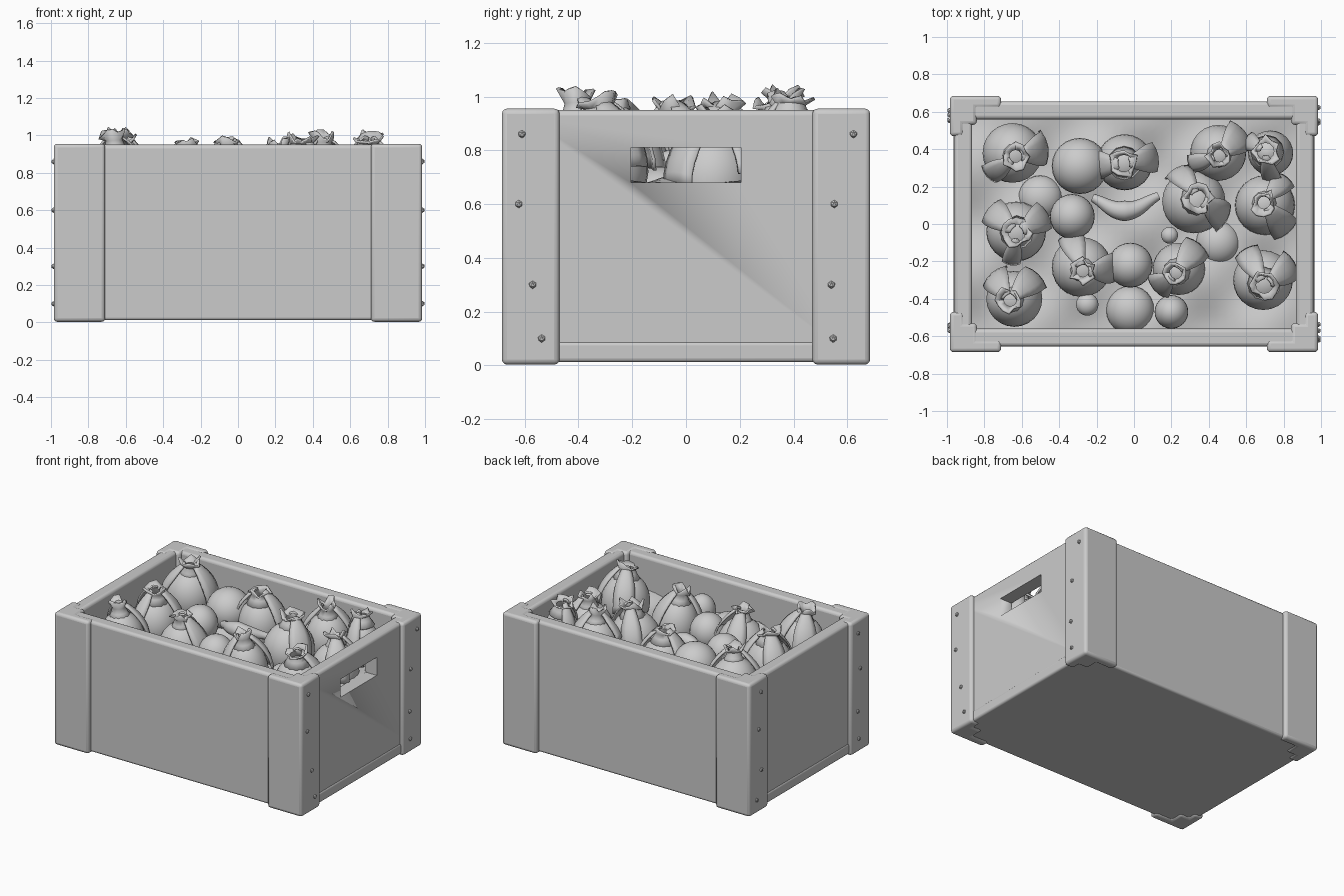
import bpy, bmesh, math, random
from mathutils import Vector, Matrix

if "Cube" in bpy.data.objects:
    bpy.data.objects.remove(bpy.data.objects["Cube"])

random.seed(4)


def finish(name, bm, bevel=0, angle=40, solid=0):
    bmesh.ops.recalc_face_normals(bm, faces=bm.faces[:])
    me = bpy.data.meshes.new(name)
    bm.to_mesh(me)
    bm.free()
    ob = bpy.data.objects.new(name, me)
    bpy.context.collection.objects.link(ob)
    if solid:
        ob.modifiers.new("Solidify", 'SOLIDIFY').thickness = solid
    if bevel:
        m = ob.modifiers.new("Bevel", 'BEVEL')
        m.width, m.segments = bevel, 3
    bpy.context.view_layer.objects.active = ob
    ob.select_set(True)
    bpy.ops.object.shade_smooth_by_angle(angle=math.radians(angle))
    ob.select_set(False)
    return ob


def box(name, lo, hi, bevel=0.02):
    bm = bmesh.new()
    lo, hi = Vector(lo), Vector(hi)
    bmesh.ops.create_cube(bm, size=1, matrix=Matrix.Translation((lo + hi) / 2)
                          @ Matrix.Diagonal((*(hi - lo), 1)))
    return finish(name, bm, bevel)


def prism(name, pts, to3d, direction, bevel):
    bm = bmesh.new()
    f = bm.faces.new([bm.verts.new(to3d(*p)) for p in pts])
    ext = bmesh.ops.extrude_face_region(bm, geom=[f])
    bmesh.ops.translate(bm, vec=direction,
                        verts=[v for v in ext['geom'] if isinstance(v, bmesh.types.BMVert)])
    return finish(name, bm, bevel)


# Crate floor and walls
box("crate_floor", (-0.965, -0.655, 0.012), (0.965, 0.655, 0.09), 0.015)
box("front_wall", (-0.95, -0.655, 0.015), (0.95, -0.56, 0.95))
box("back_wall", (-0.95, 0.56, 0.015), (0.95, 0.655, 0.95))
box("left_wall", (-0.96, -0.63, 0.015), (-0.865, 0.63, 0.95))
right = box("right_wall", (0.865, -0.63, 0.015), (0.96, 0.63, 0.95))

# Hand hole in the right wall
cutter = box("hand_hole_cutter", (0.7, -0.205, 0.68), (1.1, 0.205, 0.81), 0)
cutter.hide_render = True
cutter.hide_set(True)
m = right.modifiers.new("Hole", 'BOOLEAN')
m.object, m.solver = cutter, 'EXACT'

# Corner posts with nail heads
POST = [(0.985, 0.685), (0.71, 0.685), (0.71, 0.62), (0.84, 0.62),
        (0.84, 0.53), (0.91, 0.53), (0.91, 0.47), (0.985, 0.47)]
for sx, sy in ((-1, -1), (1, -1), (-1, 1), (1, 1)):
    prism("corner_post", POST, lambda x, y: (x * sx, y * sy, 0.003), (0, 0, 0.952), 0.02)
    bm = bmesh.new()
    for z in (0.1, 0.3, 0.6, 0.86):
        bmesh.ops.create_icosphere(bm, subdivisions=1, radius=0.015, matrix=Matrix.Translation(
            (sx * 0.985, sy * (0.58 + random.uniform(-0.05, 0.05)), z)))
    finish("post_nails", bm)

# Uneven packing surface under the vegetables
bm = bmesh.new()
bmesh.ops.create_grid(bm, x_segments=36, y_segments=26, size=1)
for v in bm.verts:
    x, y = v.co.x * 0.88, v.co.y * 0.58
    v.co = (x, y, 0.68 + 0.035 * math.sin(10 * x + 1) * math.cos(11 * y))
finish("packing_surface", bm, angle=80)


def bulb(x, y, r, top, leaves):
    """Lathed bulb body, ragged neck and dry leaves folded down its sides."""
    cz = top - 0.29
    half = 0.19
    tilt = (Matrix.Translation((x, y, cz)) @ Matrix.Rotation(random.uniform(-.12, .12), 4, 'X')
            @ Matrix.Rotation(random.uniform(-.12, .12), 4, 'Y'))
    bm = bmesh.new()
    bmesh.ops.create_uvsphere(bm, u_segments=24, v_segments=14, radius=1,
                              matrix=tilt @ Matrix.Diagonal((r, r, half, 1)))
    finish("bulb_body", bm, angle=80)

    # Neck: short tube with an irregular open end
    bm = bmesh.new()
    rows = []
    for k, (rr, z) in enumerate(((0.08, 0.15), (0.055, 0.19), (0.045, 0.225), (0.065, 0.255))):
        row = []
        for i in range(12):
            a = i * math.tau / 12
            q = rr * (1 + (random.uniform(-.25, .3) if k == 3 else 0))
            dz = random.uniform(-.025, .03) if k == 3 else 0
            row.append(bm.verts.new(tilt @ Vector((q * math.cos(a), q * math.sin(a), z + dz))))
        rows.append(row)
    for a, b in zip(rows, rows[1:]):
        for i in range(12):
            j = (i + 1) % 12
            bm.faces.new((a[i], a[j], b[j], b[i]))
    finish("bulb_neck", bm, angle=50, solid=0.012)

    # Leaves: strips that rise at the neck and drape outwards
    for deg, length, width in leaves:
        bm = bmesh.new()
        rows = []
        for k in range(8):
            t = k / 7
            th = 0.2 + t * length
            w = width * (0.35 + 0.65 * math.sin(math.pi * min(0.5, t * 0.8)))
            d = (r + 0.035) * math.sin(th)
            z = (half + 0.025) * math.cos(th) + 0.045 * (1 - t) ** 3
            c, s = math.cos(math.radians(deg)), math.sin(math.radians(deg))
            row = []
            for u in (-1, -0.5, 0, 0.5, 1):
                side = u * w
                dd = d - 0.25 * abs(u) ** 2 * w
                row.append(bm.verts.new(tilt @ Vector(
                    (c * dd - s * side, s * dd + c * side, z - 0.01 * u * u))))
            rows.append(row)
        for a, b in zip(rows, rows[1:]):
            for i in range(4):
                bm.faces.new((a[i], a[i + 1], b[i + 1], b[i]))
        finish("bulb_leaf", bm, angle=60, solid=0.012)


L, W = 1.5, 0.08
BULBS = [
    (-0.65, 0.38, 0.16, 1.05, [(10, L, 0.09), (220, 1.1, 0.06)]),
    (-0.05, 0.33, 0.15, 1.02, [(10, L, W), (185, L, W)]),
    (0.45, 0.38, 0.15, 1.03, [(40, L, 0.09), (200, 1.0, 0.05)]),
    (0.73, 0.38, 0.12, 1.04, [(275, 1.4, 0.05), (150, 1.2, 0.05)]),
    (0.70, 0.10, 0.16, 0.98, [(50, 1.2, 0.06), (310, L, W)]),
    (0.32, 0.12, 0.17, 1.02, [(330, 1.3, W), (120, L, 0.07)]),
    (-0.63, -0.04, 0.16, 1.02, [(140, L, W), (30, L, W), (260, 1.0, 0.05)]),
    (-0.28, -0.23, 0.16, 1.00, [(110, L, 0.07), (0, 1.3, W)]),
    (0.24, -0.24, 0.14, 1.00, [(220, L, W), (50, L, W)]),
    (0.69, -0.30, 0.16, 1.03, [(120, L, 0.07), (30, 1.4, W)]),
    (-0.64, -0.40, 0.15, 1.04, [(130, L, W), (45, L, W)]),
]
for b in BULBS:
    bulb(*b)

# Plain round vegetables between the bulbs
for x, y, z, r, h in ((-0.29, 0.31, 0.78, 0.15, 0.15), (-0.33, 0.04, 0.77, 0.12, 0.13),
                      (-0.02, -0.22, 0.74, 0.12, 0.13), (0.20, -0.47, 0.74, 0.09, 0.11),
                      (-0.02, -0.46, 0.66, 0.13, 0.12), (-0.25, -0.43, 0.74, 0.06, 0.05),
                      (0.19, -0.06, 0.76, 0.045, 0.04), (-0.5, 0.14, 0.65, 0.12, 0.1),
                      (0.45, -0.1, 0.64, 0.12, 0.1)):
    bm = bmesh.new()
    bmesh.ops.create_uvsphere(bm, u_segments=24, v_segments=14, radius=1,
                              matrix=Matrix.Translation((x, y, z)) @ Matrix.Diagonal((r, r, h, 1)))
    finish("round_vegetable", bm, angle=80)

# Curved stalk lying in the middle
cu = bpy.data.curves.new("curved_stalk", 'CURVE')
cu.dimensions, cu.bevel_depth, cu.bevel_resolution, cu.use_fill_caps = '3D', 0.055, 3, True
sp = cu.splines.new('BEZIER')
sp.bezier_points.add(2)
for p, co, rad in zip(sp.bezier_points, ((-0.22, 0.14, 0.76), (-0.05, 0.07, 0.79), (0.13, 0.15, 0.76)),
                      (0.4, 1, 0.4)):
    p.co, p.radius = co, rad
    p.handle_left_type = p.handle_right_type = 'AUTO'
bpy.context.collection.objects.link(bpy.data.objects.new("curved_stalk", cu))
